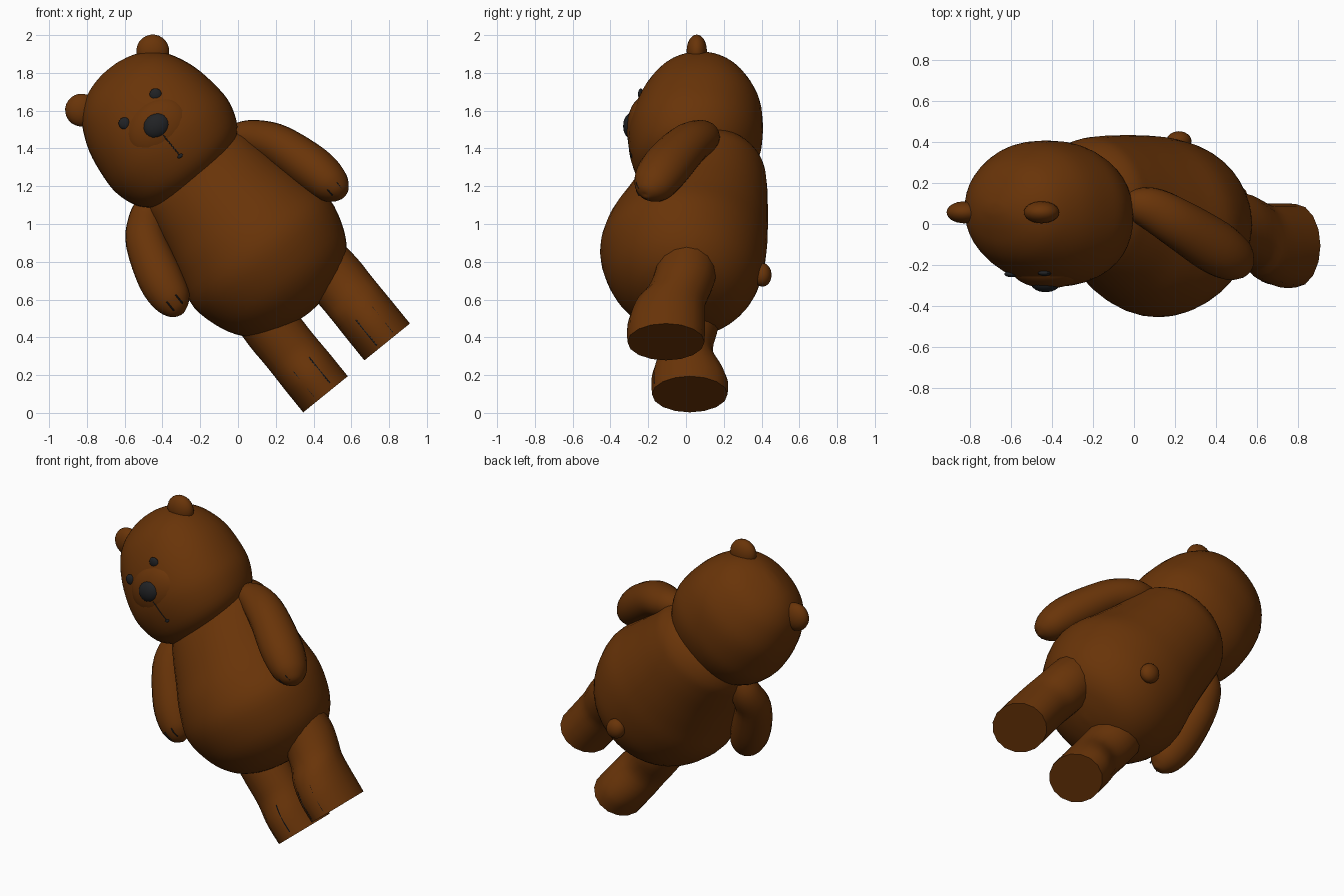
import bpy, bmesh, math
from mathutils import Vector

if "Cube" in bpy.data.objects:
    bpy.data.objects.remove(bpy.data.objects["Cube"])

TILT = math.radians(39)
MID = 0.63          # distance of the body axis from the tilted origin


def place(s, y, h):
    """side offset, depth, height along the body -> tilted world position"""
    c, n = math.cos(TILT), math.sin(TILT)
    return Vector((c * (s + MID) - n * h, y, n * (s + MID) + c * h))


def material(name, rgb):
    m = bpy.data.materials.new(name)
    m.diffuse_color = (*rgb, 1)
    m.use_nodes = True
    m.node_tree.nodes["Principled BSDF"].inputs["Base Color"].default_value = m.diffuse_color
    return m


FUR = material("brown_fur", (0.14, 0.034, 0.0025))
DARK = material("charcoal", (0.015, 0.016, 0.018))


def finish(name, bm, mat):
    for v in bm.verts:
        v.co = place(*v.co)
    bmesh.ops.recalc_face_normals(bm, faces=bm.faces)
    me = bpy.data.meshes.new(name)
    bm.to_mesh(me)
    bm.free()
    me.materials.append(mat)
    ob = bpy.data.objects.new(name, me)
    bpy.context.collection.objects.link(ob)
    bpy.ops.object.select_all(action='DESELECT')
    bpy.context.view_layer.objects.active = ob
    ob.select_set(True)
    bpy.ops.object.shade_smooth_by_angle(angle=math.radians(40))
    return ob


def spline(rows, steps=4):
    """smooth in-between rows through the given rows"""
    out = []
    for i in range(len(rows) - 1):
        p = [rows[min(max(i + k, 0), len(rows) - 1)] for k in (-1, 0, 1, 2)]
        for j in range(steps):
            t = j / steps
            out.append(tuple(0.5 * (2 * b + (c - a) * t + (2 * a - 5 * b + 4 * c - d) * t * t
                                    + (3 * b - a - 3 * c + d) * t ** 3) for a, b, c, d in zip(*p)))
    return out + [tuple(rows[-1])]


def skin(name, rings, mat):
    bm = bmesh.new()
    loops = [[bm.verts.new(p) for p in r] for r in rings]
    n = len(loops[0])
    for a, b in zip(loops, loops[1:]):
        for k in range(n):
            bm.faces.new((a[k], a[(k + 1) % n], b[(k + 1) % n], b[k]))
    bm.faces.new(loops[0])
    bm.faces.new(loops[-1])
    return finish(name, bm, mat)


def stack(name, rows, side=0.0, n=32, steps=4, power=2.0):
    """rows: height, half width, front depth, back depth; power squares the section"""
    def soft(q):
        return math.copysign(abs(q) ** (2 / power), q)
    rings = []
    for h, w, f, b in spline(rows, steps):
        rings.append([(side + w * soft(math.cos(a)), (f + b) / 2 + (b - f) / 2 * soft(math.sin(a)), h)
                      for a in (2 * math.pi * k / n for k in range(n))])
    return skin(name, rings, FUR)


def tube(name, rows, mat, n=20, steps=4, deep=1.0):
    """rows: side, depth, height, radius; deep stretches the section in depth"""
    pts = spline(rows, steps)
    rings = []
    for i, p in enumerate(pts):
        t = Vector(pts[min(i + 1, len(pts) - 1)][:3]) - Vector(pts[max(i - 1, 0)][:3])
        t.normalize()
        a = t.cross(Vector((0, 1, 0))).normalized()
        b = t.cross(a) * deep
        rings.append([Vector(p[:3]) + p[3] * (a * math.cos(q) + b * math.sin(q))
                      for q in (2 * math.pi * k / n for k in range(n))])
    return skin(name, rings, mat)


def ball(name, centre, radii, mat, seg=20):
    bm = bmesh.new()
    bmesh.ops.create_uvsphere(bm, u_segments=seg, v_segments=seg // 2 + 2, radius=1)
    for v in bm.verts:
        v.co = Vector([c + r * q for c, r, q in zip(centre, radii, v.co)])
    return finish(name, bm, mat)


def front(rows, s, h, power=2.0):
    """depth of a stack's front surface at side s and height h"""
    _, w, f, b = min(spline(rows, 12), key=lambda r: abs(r[0] - h))
    return (f + b) / 2 - (b - f) / 2 * max(0, 1 - (abs(s) / w) ** power) ** (1 / power)


# Body
stack("body", [(.175, .015, .0, .02), (.185, .11, -.1, .12), (.215, .23, -.21, .23),
               (.28, .335, -.315, .315), (.4, .415, -.405, .388), (.58, .46, -.455, .425),
               (.75, .42, -.42, .433), (.9, .38, -.34, .433), (1.05, .348, -.25, .428),
               (1.15, .32, -.17, .41), (1.23, .235, -.05, .35), (1.27, .1, .08, .24),
               (1.275, .015, .13, .16)], n=40)

# Head
HEAD = [(1.07, .015, .03, .06), (1.078, .12, -.09, .16), (1.108, .245, -.19, .26),
        (1.18, .335, -.262, .335), (1.3, .382, -.3, .39), (1.42, .383, -.302, .407),
        (1.57, .357, -.26, .395), (1.7, .3, -.192, .335), (1.775, .232, -.12, .268),
        (1.82, .152, -.035, .185), (1.842, .065, .035, .115), (1.846, .005, .07, .08)]
HP = 2.15
stack("head", HEAD, side=-.014, n=40, power=HP)
ball("muzzle", (-.01, -.22, 1.43), (.19, .094, .16), FUR, 32)
ball("nose", (-.01, -.287, 1.452), (.076, .046, .066), DARK)

# Mouth following the face
tube("mouth_line", [(-.012, min(front(HEAD, 0, h), -.22 - .094 * math.sqrt(max(0, 1 - ((h - 1.43) / .16) ** 2)))
                     + .002, h, .004) for h in (1.39, 1.36, 1.33, 1.3, 1.27, 1.25)], DARK, 6, 2)
ball("mouth_tip", (-.012, front(HEAD, 0, 1.25), 1.25), (.016, .006, .01), DARK, 12)

for sgn, label in ((-1, "right"), (1, "left")):
    ball(label + "_ear", (-.02 + sgn * .245, .057, 1.77 + sgn * .003), (.087, .054, .087), FUR)
    eye_h = 1.577 + sgn * .008
    ball(label + "_eye", (-.02 + sgn * .112, front(HEAD, .112, eye_h, HP) + .003, eye_h),
         (.032, .015, .032), DARK, 16)

# Tail
ball("tail", (0, .405, .43), (.06, .048, .064), FUR)

# Arms, the right one held slightly higher and further back
ARM = [(.255, .1, 1.17, .006), (.265, .1, 1.162, .045), (.3, .095, 1.135, .075), (.36, .07, 1.07, .097),
       (.43, .0, .96, .11), (.49, -.11, .76, .12), (.513, -.17, .635, .103), (.522, -.2, .575, .068),
       (.524, -.213, .548, .03), (.525, -.216, .543, .003)]
for sgn, label in ((-1, "right"), (1, "left")):
    raised = sgn < 0
    rows = [(sgn * (s + .01 * raised), y * (.72 if raised and y < 0 else 1),
             h + .055 * raised * min(1, max(0, (1.2 - h) / .3)), r) for s, y, h, r in ARM]
    tube(label + "_arm", rows, FUR, deep=.95 if raised else 1.1)
    # Finger creases on the hand tip
    s, y, h, r = rows[6]
    for k in (-1, 1):
        tube(f"{label}_finger_crease_{k + 2}",
             [(s + k * .03, y - .09, h + .005, .004), (s + k * .03, y - .09, h - .025, .004),
              (s + k * .03, y - .078, h - .055, .004)], DARK, 6, 2)

# Legs with flat soles and forward toes
LEGS = {
    "right": (-.208, [(-.215, .152, -.18, .22), (-.13, .152, -.183, .222), (-.06, .152, -.175, .2),
                      (.04, .15, -.145, .15), (.12, .15, -.14, .145), (.24, .152, -.14, .17),
                      (.42, .14, -.13, .17)]),
    "left": (.22, [(-.205, .155, -.31, .098), (-.13, .155, -.312, .1), (-.05, .155, -.303, .1),
                   (.05, .154, -.268, .102), (.13, .154, -.21, .128), (.24, .155, -.172, .158),
                   (.42, .14, -.14, .16)]),
}
for label, (side, rows) in LEGS.items():
    stack(label + "_leg", rows, side, n=16, steps=3)
    # Toe creases, the inner one deeper
    for k in (-1, 1):
        inner = k * side < 0
        tube(f"{label}_toe_crease_{k + 2}",
             [(side + k * .055, front(rows, .055, h) + .004, h, .005 if inner else .0035)
              for h in (-.185, -.13, -.06, -.01)], DARK, 6, 2)
